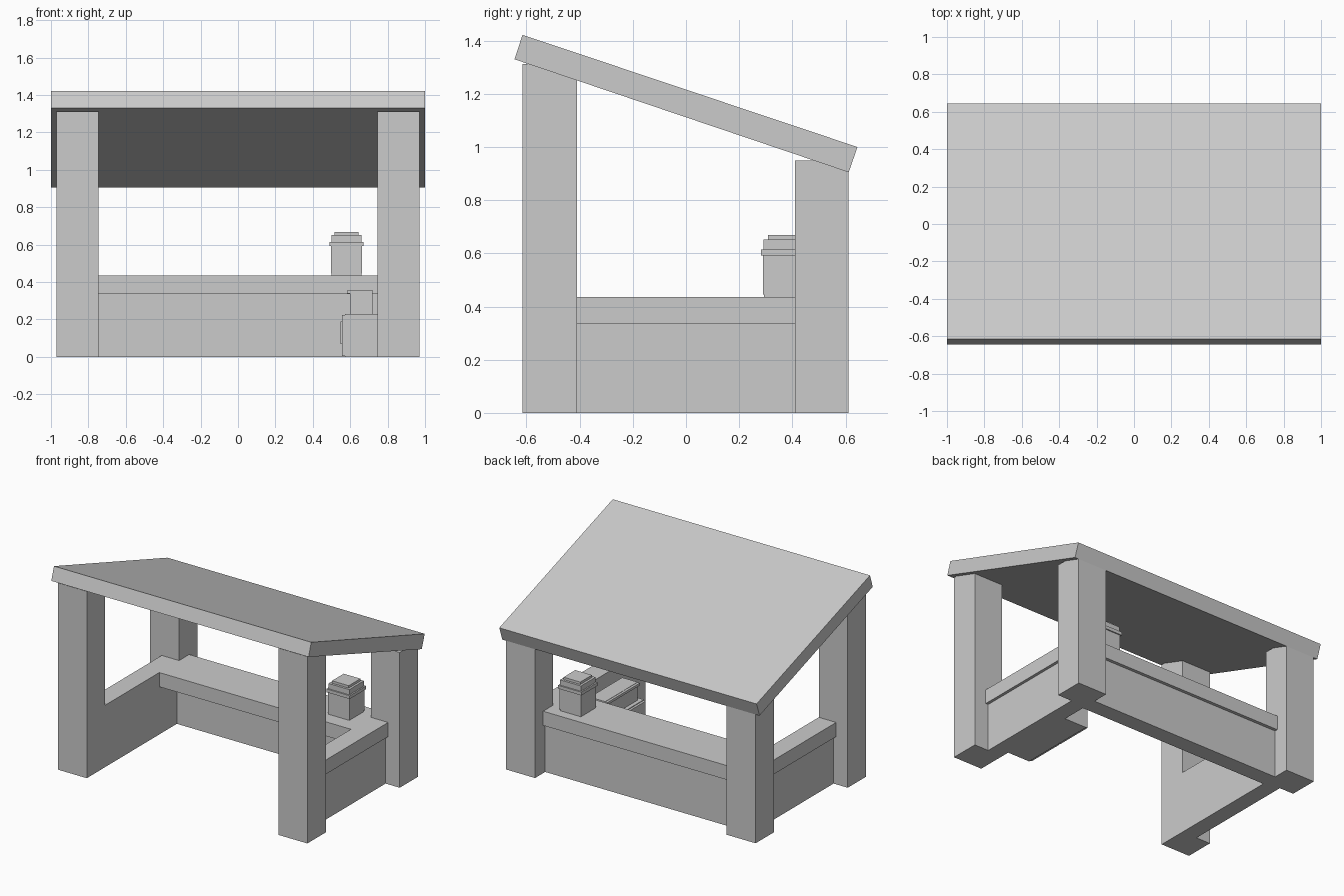
import bpy
from mathutils import Vector

cube = bpy.data.objects.get("Cube")
if cube:
    bpy.data.objects.remove(cube, do_unlink=True)

grey = bpy.data.materials.new("plain_grey")
grey.use_nodes = True
colour = (0.6, 0.6, 0.6, 1)
grey.diffuse_color = colour
grey.node_tree.nodes["Principled BSDF"].inputs["Base Color"].default_value = colour


def prism(name, outline, step):
    """Extrude a closed planar outline along the vector step."""
    base = [Vector(p) for p in outline]
    n = len(base)
    verts = base + [p + Vector(step) for p in base]
    faces = [list(range(n))[::-1], list(range(n, 2 * n))]
    faces += [[i, (i + 1) % n, (i + 1) % n + n, i + n] for i in range(n)]
    mesh = bpy.data.meshes.new(name)
    mesh.from_pydata(verts, [], faces)
    mesh.materials.append(grey)
    obj = bpy.data.objects.new(name, mesh)
    bpy.context.collection.objects.link(obj)
    return obj


def box(name, x, y, z):
    corners = [(x[0], y[0], z[0]), (x[1], y[0], z[0]),
               (x[1], y[1], z[0]), (x[0], y[1], z[0])]
    return prism(name, corners, (0, 0, z[1] - z[0]))


def u_shape(name, outer_x, inner_x, front, inner_y, outer_y, z):
    """U-shaped slab open towards the front."""
    half = [(inner_x, inner_y), (inner_x, front), (outer_x, front), (outer_x, outer_y)]
    loop = half + [(-x, y) for x, y in reversed(half)]
    return prism(name, [(x, y, z[0]) for x, y in loop], (0, 0, z[1] - z[0]))


# Sloping roof slab
roof_section = [(-0.645, 1.33), (0.612, 0.905), (0.645, 1.0), (-0.615, 1.422)]
prism("roof", [(1, y, z) for y, z in roof_section], (-2, 0, 0))

# Corner posts, tall at the front and short at the back
for side, s in (("left", 1), ("right", -1)):
    x = sorted((s * 0.745, s * 0.97))
    box("front_post_" + side, x, (-0.615, -0.41), (0, 1.312))
    box("back_post_" + side, x, (0.41, 0.612), (0, 0.95))

# Counter with a deep worktop along the back
u_shape("counter_wall", 0.86, 0.745, -0.41, 0.385, 0.5, (0, 0.335))
u_shape("counter_top", 0.88, 0.745, -0.41, 0.19, 0.522, (0.335, 0.435))

# Low cabinet inside the left wall, with doors and handles
box("cabinet", (0.572, 0.745), (-0.35, 0.21), (0, 0.23))
for i in range(2):
    y = -0.35 + 0.28 * i
    box("cabinet_door", (0.556, 0.572), (y + 0.004, y + 0.276), (0.005, 0.225))
    handle_y = -0.07 + (0.025 if i else -0.04)
    box("cabinet_handle", (0.548, 0.556), (handle_y, handle_y + 0.015), (0.07, 0.19))

# Small appliance on the cabinet
box("appliance_body", (0.6, 0.72), (-0.32, 0.04), (0.23, 0.357))
box("appliance_lip", (0.583, 0.6), (-0.32, 0.04), (0.338, 0.355))

# Square canister with stepped lid, centred on one spot of the worktop
for name, half, z in (("canister_foot", 0.08, (0.435, 0.445)),
                      ("canister_body", 0.083, (0.445, 0.592)),
                      ("canister_band", 0.091, (0.592, 0.615)),
                      ("canister_lid", 0.081, (0.615, 0.652)),
                      ("canister_cap", 0.065, (0.652, 0.669))):
    box(name, (0.58 - half, 0.58 + half), (0.373 - half, 0.373 + half), z)
